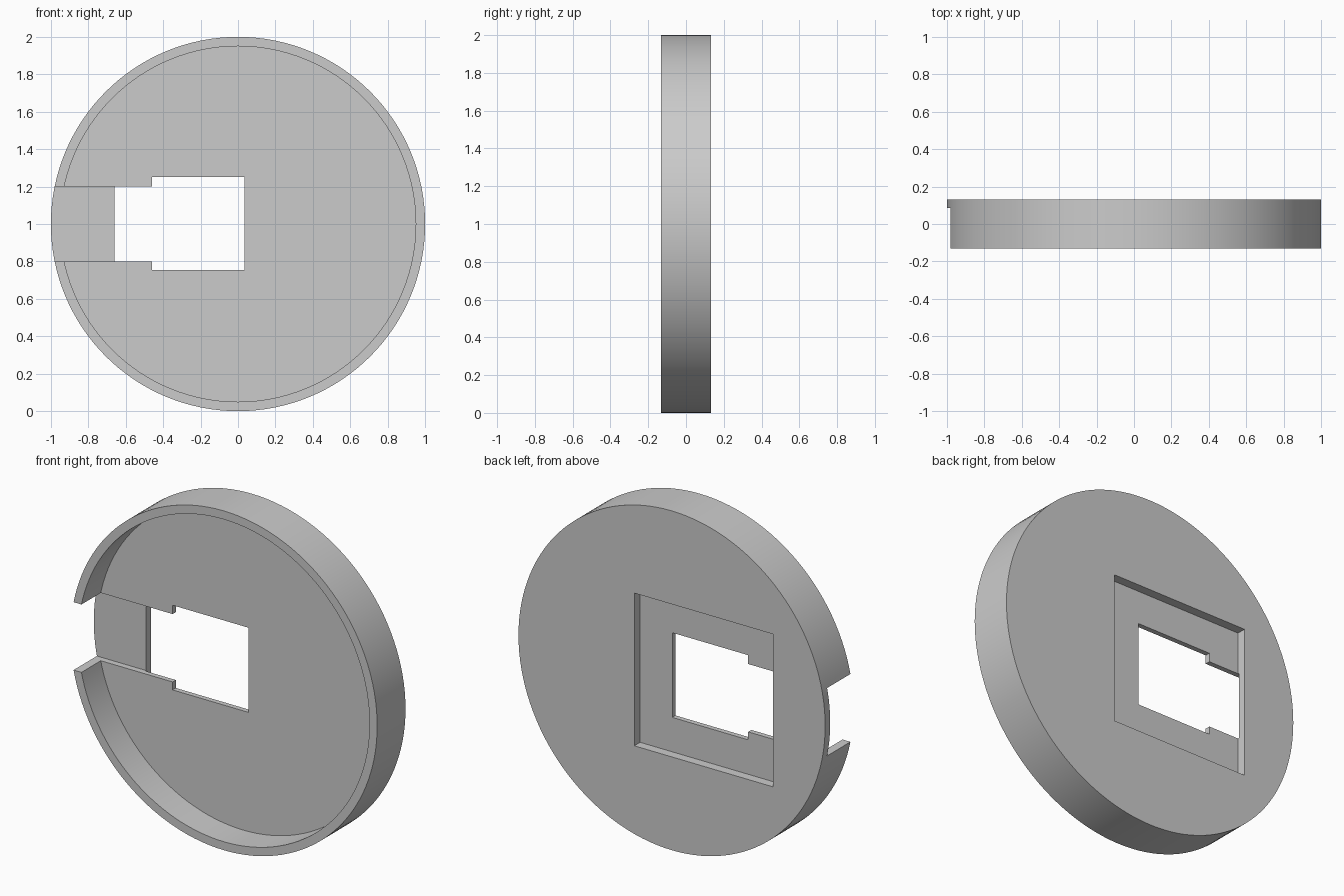
import bpy
import math

old = bpy.data.objects.get("Cube")
if old:
    bpy.data.objects.remove(old, do_unlink=True)

BACK = 0.132      # half of the overall thickness
FLOOR = 0.048     # front surface of the floor
POCKET = 0.078    # bottom of the rear pocket
SLOT = 0.085      # bottom of the side slot

grey = bpy.data.materials.new("light_grey")
grey.use_nodes = True
colour = (0.6, 0.6, 0.6, 1)
grey.diffuse_color = colour
grey.node_tree.nodes["Principled BSDF"].inputs["Base Color"].default_value = colour


def disc(name, radius, y0, y1):
    """Cylinder lying along y, standing on its edge."""
    bpy.ops.mesh.primitive_cylinder_add(
        vertices=128, radius=radius, depth=y1 - y0,
        location=(0, (y0 + y1) / 2, 1), rotation=(math.pi / 2, 0, 0))
    obj = bpy.context.object
    obj.name = name
    bpy.ops.object.transform_apply(location=True, rotation=True, scale=True)
    return obj


def block(name, x, y, z):
    """Box given by its (low, high) limits on each axis."""
    bpy.ops.mesh.primitive_cube_add(
        size=1, location=[sum(a) / 2 for a in (x, y, z)])
    obj = bpy.context.object
    obj.name = name
    obj.scale = [a[1] - a[0] for a in (x, y, z)]
    bpy.ops.object.transform_apply(location=True, rotation=True, scale=True)
    return obj


# Round cap body
cap = disc("round_cap", 1, -BACK, BACK)
cap.data.materials.append(grey)

# Hollow front, side slot, rear pocket and through window
cutters = [
    disc("front_hollow_cutter", 0.95, -0.3, FLOOR),
    block("side_slot_cutter", (-1.2, -0.46), (-0.3, SLOT), (0.8, 1.2)),
    block("rear_pocket_cutter", (-0.66, 0.245), (POCKET, 0.3), (0.55, 1.45)),
    block("window_cutter", (-0.46, 0.035), (-0.3, 0.3), (0.753, 1.252)),
]
bpy.ops.object.select_all(action="DESELECT")
cap.select_set(True)
bpy.context.view_layer.objects.active = cap
for cutter in cutters:
    cut = cap.modifiers.new(cutter.name, "BOOLEAN")
    cut.operation = "DIFFERENCE"
    cut.solver = "EXACT"
    cut.object = cutter
    bpy.ops.object.modifier_apply(modifier=cut.name)
for cutter in cutters:
    bpy.data.objects.remove(cutter, do_unlink=True)

# Smooth round walls with sharp edges
bpy.ops.object.shade_smooth_by_angle(angle=math.radians(30))
